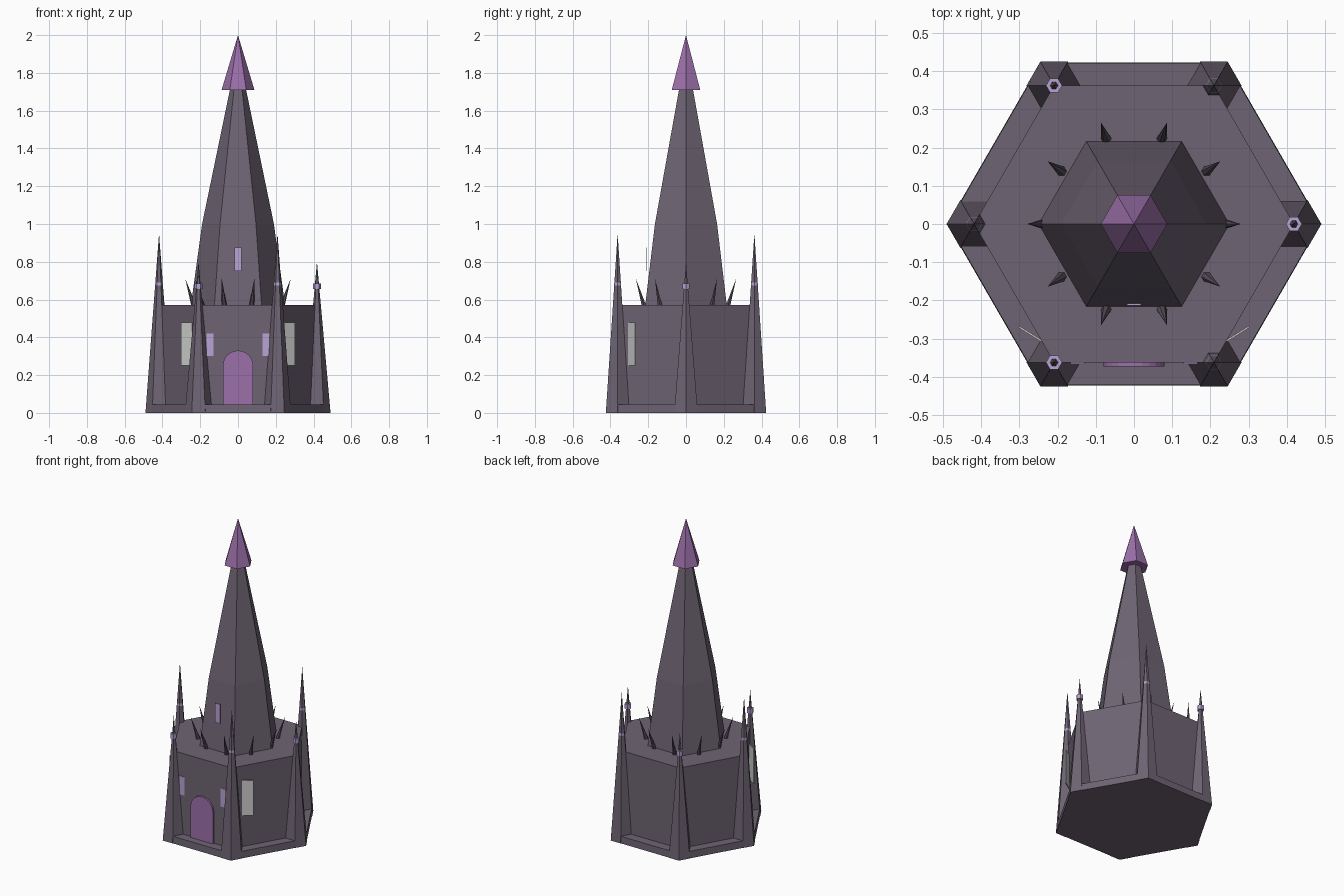
import bpy, bmesh, math
from mathutils import Vector

if "Cube" in bpy.data.objects:
    bpy.data.objects.remove(bpy.data.objects["Cube"])


def material(name, srgb):
    m = bpy.data.materials.new(name)
    m.diffuse_color = [((c / 255 + 0.055) / 1.055) ** 2.4 for c in srgb] + [1]
    m.use_nodes = True
    m.node_tree.nodes["Principled BSDF"].inputs["Base Color"].default_value = m.diffuse_color
    return m


STONE = material("violet grey stone", (110, 100, 115))
DARK = material("dark stone", (88, 80, 92))
PURPLE = material("purple", (156, 112, 170))
LILAC = material("pale lilac", (184, 164, 212))
GLASS = material("pale grey glass", (200, 202, 200))


def finish(name, bm, mats):
    bmesh.ops.recalc_face_normals(bm, faces=bm.faces)
    me = bpy.data.meshes.new(name)
    bm.to_mesh(me)
    bm.free()
    for m in mats:
        me.materials.append(m)
    ob = bpy.data.objects.new(name, me)
    bpy.context.collection.objects.link(ob)
    return ob


def loft(name, sections, mats, n=6, band=None):
    """Stack of n-sided rings (x, y, z, radius); radius 0 makes a point.
    The segment numbered band takes the second material."""
    bm = bmesh.new()
    rings = []
    for x, y, z, r in sections:
        count = n if r > 0 else 1
        rings.append([bm.verts.new((x + r * math.cos(math.tau * k / n),
                                    y + r * math.sin(math.tau * k / n), z))
                      for k in range(count)])
    for s, (a, b) in enumerate(zip(rings, rings[1:])):
        for k in range(n):
            j = (k + 1) % n
            loop = [a[k], a[j], b[0]] if len(b) == 1 else [a[k], a[j], b[j], b[k]]
            bm.faces.new(loop).material_index = int(s == band)
    bm.faces.new(rings[0])
    if len(rings[-1]) > 1:
        bm.faces.new(rings[-1])
    return finish(name, bm, mats)


def plate(name, outline, depth, mat, location, turn=0):
    """Upright slab from an (x, z) outline, thickened towards -y."""
    bm = bmesh.new()
    face = bm.faces.new([bm.verts.new((x, 0, z)) for x, z in outline])
    out = bmesh.ops.extrude_face_region(bm, geom=[face])
    bmesh.ops.translate(bm, vec=Vector((0, -depth, 0)),
                        verts=[v for v in out["geom"] if isinstance(v, bmesh.types.BMVert)])
    ob = finish(name, bm, [mat])
    ob.location = location
    ob.rotation_euler.z = turn
    return ob


def rect(w, z0, z1):
    return [(-w / 2, z0), (w / 2, z0), (w / 2, z1), (-w / 2, z1)]


# Base slab, hexagonal hall and central spire
loft("base_slab", [(0, 0, 0, 0.488), (0, 0, 0.045, 0.486)], [STONE])
loft("hall", [(0, 0, 0.04, 0.418), (0, 0, 0.57, 0.418)], [STONE])
loft("spire", [(0, 0, 0.565, 0.25), (0, 0, 1.0, 0.19), (0, 0, 1.72, 0.041)], [STONE])
loft("spire_cap", [(0, 0, 1.71, 0.087), (0, 0, 2.0, 0)], [PURPLE])

# Corner pinnacles: tall with a flush band, short with a raised ring, alternating
for i in range(6):
    a = math.radians(60 * i)
    x, y = 0.418 * math.cos(a), 0.418 * math.sin(a)
    tall = i % 2 == 1
    top = 0.95 if tall else 0.80

    def section(z):
        return (x, y, z, 0.072 * (top - z) / top)

    if tall:
        loft(f"tall_pinnacle_{i}", [section(0.0), section(0.675), section(0.69), (x, y, top, 0)],
             [STONE, LILAC], band=1)
    else:
        loft(f"short_pinnacle_{i}", [section(0.0), (x, y, top, 0)], [STONE])
        loft(f"pinnacle_ring_{i}", [(x, y, 0.655, 0.021), (x, y, 0.685, 0.021)], [LILAC])

# Ten thorns on the roof, leaning outward around the spire
for i in range(10):
    a = math.radians(36 * i)
    c, s = math.cos(a), math.sin(a)
    loft(f"roof_thorn_{i}", [(0.233 * c, 0.233 * s, 0.565, 0.014),
                             (0.279 * c, 0.279 * s, 0.71, 0)], [DARK])

# Arched door
arch = [(0.08 * math.cos(math.pi * k / 12), 0.25 + 0.08 * math.sin(math.pi * k / 12))
        for k in range(13)]
plate("door", [(-0.08, 0.045), (0.08, 0.045)] + arch, 0.012, PURPLE, (0, -0.361, 0))

# Windows: front pair, spire slit, and side panes standing out from the walls
for side, label in ((-1, "left"), (1, "right")):
    plate(f"front_window_{label}", rect(0.036, 0.30, 0.42), 0.005, LILAC,
          (side * 0.148, -0.361, 0))
    plate(f"side_window_{label}", rect(0.07, 0.25, 0.478), 0.005, GLASS,
          (side * 0.270, -0.285, 0), side * math.radians(32))
plate("spire_window", rect(0.036, 0.75, 0.875), 0.005, LILAC, (0, -0.208, 0))
